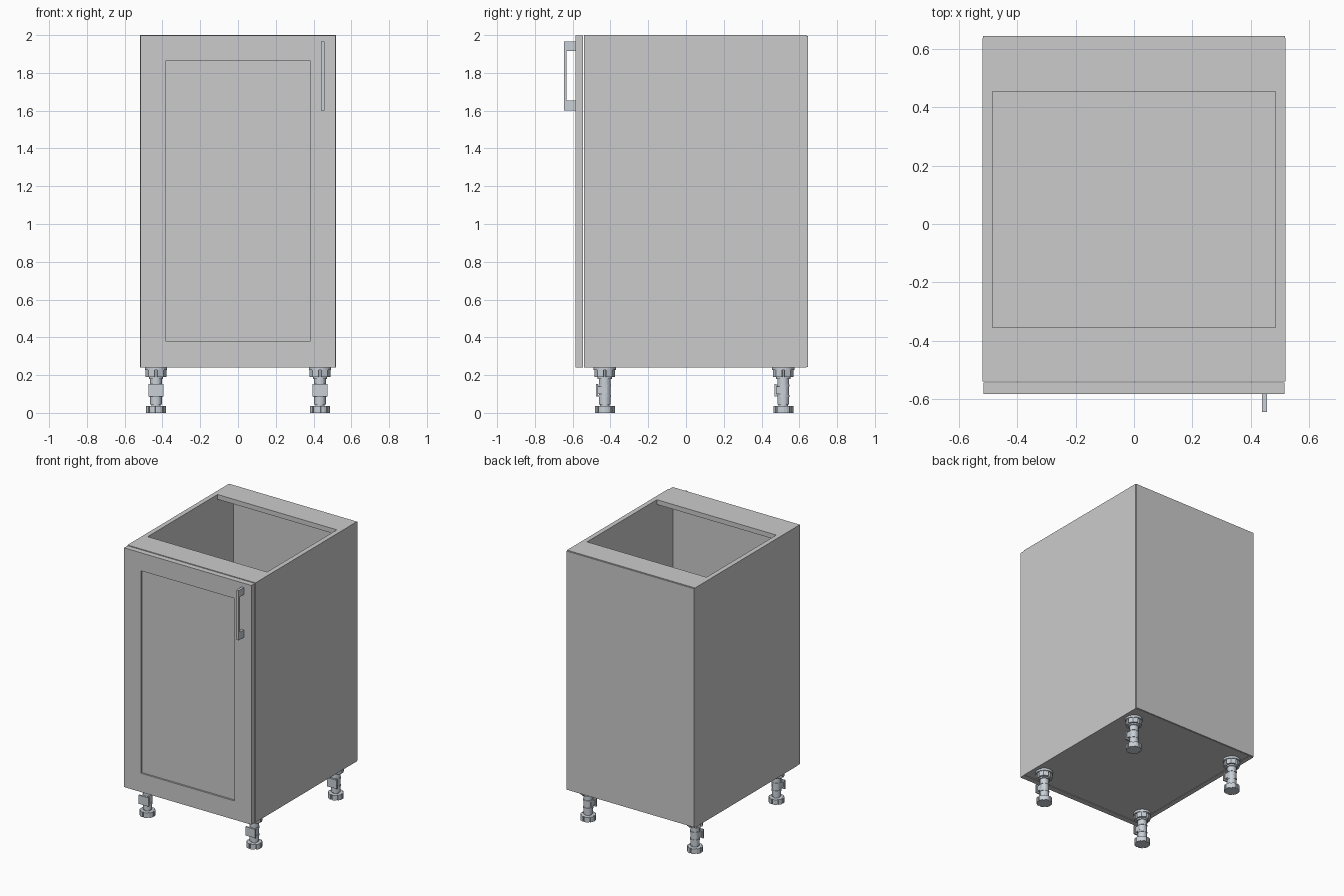
import bpy, bmesh, math
from mathutils import Vector

if "Cube" in bpy.data.objects:
    bpy.data.objects.remove(bpy.data.objects["Cube"])

metal = bpy.data.materials.new("blue_grey_metal")
metal.diffuse_color = (0.58, 0.63, 0.68, 1)
metal.use_nodes = True
metal.node_tree.nodes["Principled BSDF"].inputs["Base Color"].default_value = metal.diffuse_color


def finish(name, bm, mat=None):
    bmesh.ops.recalc_face_normals(bm, faces=bm.faces)
    me = bpy.data.meshes.new(name)
    bm.to_mesh(me)
    bm.free()
    ob = bpy.data.objects.new(name, me)
    bpy.context.collection.objects.link(ob)
    if mat:
        me.materials.append(mat)
    return ob


def add_box(bm, lo, hi):
    lo, hi = Vector(lo), Vector(hi)
    vs = bmesh.ops.create_cube(bm, size=1)["verts"]
    for v in vs:
        v.co = (lo + hi) / 2 + Vector(a * b for a, b in zip(v.co, hi - lo))


def box(name, lo, hi, mat=None):
    bm = bmesh.new()
    add_box(bm, lo, hi)
    return finish(name, bm, mat)


def prism(bm, pts, z0, z1):
    f = bm.faces.new([bm.verts.new((x, y, z0)) for x, y in pts])
    ext = bmesh.ops.extrude_face_region(bm, geom=[f], use_keep_orig=True)["geom"]
    for v in ext:
        if isinstance(v, bmesh.types.BMVert):
            v.co.z = z1


def ring(r, n=24):
    return [(r * math.cos(i * math.tau / n), r * math.sin(i * math.tau / n)) for i in range(n)]


def gear(r_out, r_in, n, tooth):
    # outline of a disc with n notches; tooth is the share of each step left full
    pts = []
    for i in range(n):
        s = math.tau / n
        c = (i + 0.5) * s
        h = s * tooth / 2
        for r, a in ((r_in, c - h), (r_out, c - h), (r_out, c), (r_out, c + h), (r_in, c + h)):
            pts.append((r * math.cos(a), r * math.sin(a)))
    return pts


# carcass
W, T, YF, YB = 0.52, 0.035, -0.54, 0.638
for s, n in ((-1, "left"), (1, "right")):
    xs = sorted((s * W, s * (W - T)))
    box(n + "_side_panel", (xs[0], YF, 0.24), (xs[1], YB, 2.0))
I = W - T
box("bottom_panel", (-I, YF, 0.242), (I, YB, 0.277))
box("front_top_rail", (-I, YF, 1.965), (I, -0.355, 2.0))
box("back_top_rail", (-I, 0.455, 1.965), (I, YB, 2.0))
box("back_panel", (-0.518, YB, 0.244), (0.518, 0.645, 1.996))

# door with recessed centre panel
bm = bmesh.new()
D0, D1 = -0.584, -0.544
x, z0, z1 = 0.517, 0.24, 1.997
px, p0, p1, depth = 0.38, 0.378, 1.865, 0.013
def loop(x, a, b, y):
    return [bm.verts.new(c) for c in ((-x, y, a), (x, y, a), (x, y, b), (-x, y, b))]
loops = [loop(x, z0, z1, D1), loop(x, z0, z1, D0), loop(px, p0, p1, D0), loop(px, p0, p1, D0 + depth)]
for a, b in zip(loops, loops[1:]):
    for i in range(4):
        j = (i + 1) % 4
        bm.faces.new((a[i], a[j], b[j], b[i]))
bm.faces.new(loops[0])
bm.faces.new(loops[-1])
finish("door", bm)

# bracket-shaped handle
prof = [(-0.584, 1.6), (-0.645, 1.6), (-0.645, 1.966), (-0.584, 1.966),
        (-0.584, 1.915), (-0.632, 1.915), (-0.632, 1.655), (-0.584, 1.655)]
bm = bmesh.new()
f = bm.faces.new([bm.verts.new((0.439, y, z)) for y, z in prof])
ext = bmesh.ops.extrude_face_region(bm, geom=[f], use_keep_orig=True)["geom"]
for v in ext:
    if isinstance(v, bmesh.types.BMVert):
        v.co.x = 0.457
finish("handle", bm, metal)

# adjustable leg: notched foot, stem, clip, socket and mounting plate
bm = bmesh.new()
prism(bm, gear(0.053, 0.045, 8, 0.78), 0, 0.037)
prism(bm, ring(0.024), 0.037, 0.07)
prism(bm, ring(0.031), 0.045, 0.19)
prism(bm, ring(0.034), 0.085, 0.095)
prism(bm, ring(0.034), 0.14, 0.15)
prism(bm, ring(0.038), 0.18, 0.23)
prism(bm, gear(0.055, 0.04, 4, 0.84), 0.19, 0.23)
prism(bm, ring(0.059), 0.226, 0.242)
add_box(bm, (-0.04, -0.047, 0.088), (0.04, -0.036, 0.152))
for sx in (-1, 1):
    add_box(bm, (sx * 0.025 - 0.005, -0.04, 0.1), (sx * 0.025 + 0.005, 0.012, 0.14))
leg = finish("front_left_leg", bm, metal)
leg.location = (-0.434, -0.43, 0)
for name, lx, ly in (("front_right_leg", 0.434, -0.43), ("back_left_leg", -0.434, 0.515),
                     ("back_right_leg", 0.434, 0.515)):
    o = bpy.data.objects.new(name, leg.data)
    o.location = (lx, ly, 0)
    bpy.context.collection.objects.link(o)
